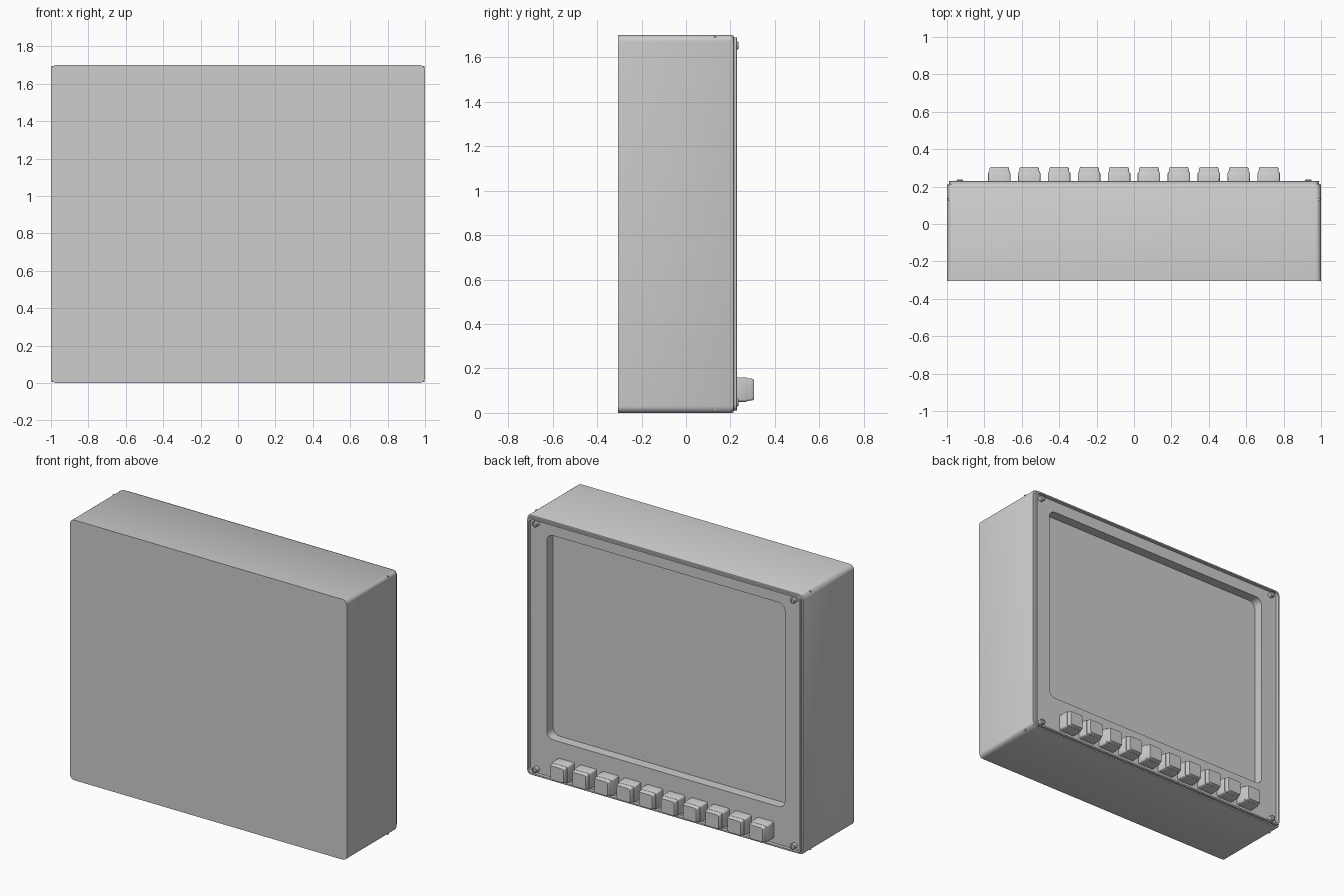
import bpy, bmesh, math
from mathutils import Vector

cube = bpy.data.objects.get("Cube")
if cube:
    bpy.data.objects.remove(cube, do_unlink=True)

GREY = (0.61, 0.61, 0.61, 1)
grey = bpy.data.materials.new("mid_grey")
grey.use_nodes = True
grey.diffuse_color = GREY
grey.node_tree.nodes["Principled BSDF"].inputs["Base Color"].default_value = GREY

MID = 0.85      # height of the case centre
PANEL = 0.208   # depth of the sunken control panel
SCREEN = 0.143  # depth of the display


def rounded_rect(cx, cz, hx, hz, r, y, steps=6):
    """Points of a rounded rectangle lying in a plane of constant y."""
    pts = []
    for k, (sx, sz) in enumerate([(1, 1), (-1, 1), (-1, -1), (1, -1)]):
        for i in range(steps + 1):
            a = (k + i / steps) * math.pi / 2
            pts.append(Vector((cx + sx * (hx - r) + r * math.cos(a), y,
                               cz + sz * (hz - r) + r * math.sin(a))))
    return pts


def loft(name, rings, front_cap=True, back_cap=True):
    """Skin a run of matching rings, from front to back."""
    bm = bmesh.new()
    loops = [[bm.verts.new(p) for p in ring] for ring in rings]
    n = len(loops[0])
    for a, b in zip(loops, loops[1:]):
        for i in range(n):
            j = (i + 1) % n
            bm.faces.new((a[i], b[i], b[j], a[j]))
    if front_cap:
        bm.faces.new(loops[0])
    if back_cap:
        bm.faces.new(loops[-1][::-1])
    mesh = bpy.data.meshes.new(name)
    bm.to_mesh(mesh)
    bm.free()
    mesh.materials.append(grey)
    obj = bpy.data.objects.new(name, mesh)
    bpy.context.collection.objects.link(obj)
    bpy.ops.object.select_all(action='DESELECT')
    obj.select_set(True)
    bpy.context.view_layer.objects.active = obj
    bpy.ops.object.shade_smooth_by_angle(angle=math.radians(30))


def case_ring(inset, y):
    return rounded_rect(0, MID, 1 - inset, MID - inset, 0.03, y)


def opening_ring(inset, y):
    return rounded_rect(0, 0.935, 0.86 - inset, 0.667 - inset, 0.045, y)


# Deep case with a softened back edge
loft("case", [case_ring(0, -0.305), case_ring(0, 0.207),
              case_ring(0.003, 0.213), case_ring(0.01, 0.215)], back_cap=False)

# Raised rim, sunken control panel and display opening
loft("bezel", [case_ring(0.01, 0.215), case_ring(0.01, 0.227),
               case_ring(0.013, 0.23), case_ring(0.022, 0.23),
               case_ring(0.022, PANEL),
               opening_ring(0, PANEL), opening_ring(0, SCREEN)],
     front_cap=False, back_cap=False)

# Recessed display
loft("screen", [opening_ring(0, SCREEN - 0.005), opening_ring(0, SCREEN)])

# Row of ten stepped push buttons
profile = [(0.06, 0.055, PANEL), (0.06, 0.055, 0.27), (0.057, 0.052, 0.277),
           (0.054, 0.051, 0.277), (0.052, 0.049, 0.297), (0.047, 0.045, 0.305)]
for i in range(10):
    x = -0.72 + 0.16 * i
    loft("button_%d" % (i + 1),
         [rounded_rect(x, 0.105, hx, hz, 0.01, y, 3) for hx, hz, y in profile])

# Corner screws and small corner tabs on the case
for sx, side in ((1, "left"), (-1, "right")):
    for sz, level in ((1, "upper"), (-1, "lower")):
        x, z = sx * 0.932, MID + sz * 0.803
        loft("screw_%s_%s" % (level, side),
             [rounded_rect(x, z, r, r, r * 0.99, y, 5)
              for r, y in ((0.018, PANEL), (0.018, 0.233), (0.014, 0.237),
                           (0.008, 0.237), (0.008, 0.232))])
        loft("corner_tab_%s_%s" % (level, side),
             [rounded_rect(sx * 0.983, MID + sz * 0.833, 0.013, 0.013, 0.002, y, 1)
              for y in (0.125, 0.135)])
